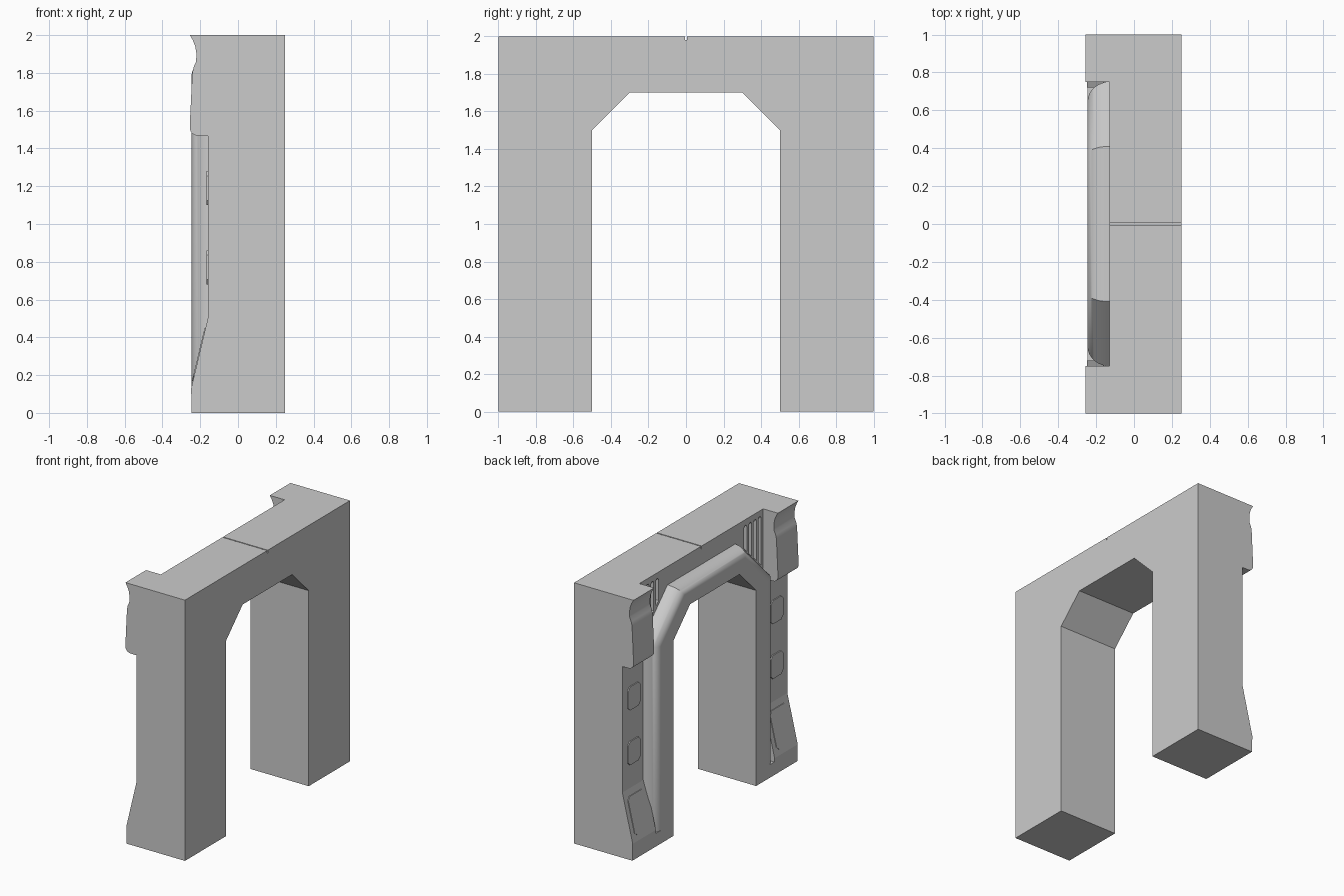
import bpy, bmesh, math
from mathutils import Vector

if "Cube" in bpy.data.objects:
    bpy.data.objects.remove(bpy.data.objects["Cube"])

BACK = -0.13   # plane where the decorated relief meets the plain slab


def finish(name, bm, smooth=None):
    bmesh.ops.remove_doubles(bm, verts=bm.verts, dist=1e-5)
    bmesh.ops.recalc_face_normals(bm, faces=bm.faces)
    me = bpy.data.meshes.new(name)
    bm.to_mesh(me)
    bm.free()
    ob = bpy.data.objects.new(name, me)
    bpy.context.collection.objects.link(ob)
    if smooth:
        bpy.ops.object.select_all(action='DESELECT')
        ob.select_set(True)
        bpy.context.view_layer.objects.active = ob
        bpy.ops.object.shade_smooth_by_angle(angle=math.radians(smooth))
    return ob


def prism(bm, pts, shift):
    """Solid from a 3D polygon pushed along a vector."""
    f = bm.faces.new([bm.verts.new(p) for p in pts])
    r = bmesh.ops.extrude_face_region(bm, geom=[f], use_keep_orig=True)
    vs = [g for g in r['geom'] if isinstance(g, bmesh.types.BMVert)]
    bmesh.ops.translate(bm, verts=vs, vec=Vector(shift))


def xz_prism(name, profile, y0, y1, smooth=None):
    """Side profile pushed across y, one copy at each end."""
    for s, tag in ((1, "left"), (-1, "right")):
        bm = bmesh.new()
        prism(bm, [(x, s * y0, z) for x, z in profile], (0, s * (y1 - y0), 0))
        finish(f"{name}_{tag}", bm, smooth)


def arc(cx, cz, rx, rz, a0, a1, n):
    return [(cx + rx * math.cos(math.radians(a0 + (a1 - a0) * i / n)),
             cz + rz * math.sin(math.radians(a0 + (a1 - a0) * i / n))) for i in range(n + 1)]


# Plain arch slab
half = [(0.5, 0), (0.5, 1.5), (0.3, 1.7)]
inner = half + [(-y, z) for y, z in reversed(half)]
bm = bmesh.new()
outline = [(-1, 0), (-1, 2), (1, 2), (1, 0)] + inner
prism(bm, [(BACK, y, z) for y, z in outline], (0.25 - BACK, 0, 0))
slab = finish("arch_slab", bm)

# Cutter: vent slots in the upper corners and the seam across the top
bm = bmesh.new()
for s in (1, -1):
    for i in range(4):
        y = 0.535 + 0.058 * i
        w, top = 0.016, 1.94
        pts = [(y - w, 2.30 - y + w), (y - w, top), (y - w * .5, top + .015),
               (y + w * .5, top + .015), (y + w, top), (y + w, 2.30 - y - w)]
        prism(bm, [(BACK - 0.05, s * a, b) for a, b in pts], (0.09, 0, 0))
prism(bm, [(-0.3, -0.004, 1.98), (-0.3, 0.004, 1.98), (-0.3, 0.004, 2.1), (-0.3, -0.004, 2.1)], (0.7, 0, 0))
cutter = finish("slot_cutter", bm)
cutter.hide_render = True
cutter.hide_viewport = False
cutter.display_type = 'WIRE'
mod = slab.modifiers.new("slots", 'BOOLEAN')
mod.operation = 'DIFFERENCE'
mod.solver = 'EXACT'
mod.object = cutter
bpy.context.view_layer.objects.active = slab
slab.select_set(True)
bpy.ops.object.modifier_apply(modifier=mod.name)
bpy.data.objects.remove(cutter)

# Rounded moulding swept round the opening
half = [(0.75, 0), (0.75, 1.52), (0.41, 1.86)]
outer = half + [(-y, z) for y, z in reversed(half)]
section = [(0, BACK), (0, -0.245)] + arc(0.58, BACK, 0.42, -0.115, 90, 0, 12)
for_t = []
bm = bmesh.new()
for (iy, iz), (oy, oz) in zip(inner, outer):
    for_t.append([bm.verts.new((x, iy + (oy - iy) * t, iz + (oz - iz) * t)) for t, x in section])
for a, b in zip(for_t, for_t[1:]):
    for i in range(len(section) - 1):
        bm.faces.new((a[i], a[i + 1], b[i + 1], b[i]))
bm.faces.new(for_t[0])
bm.faces.new(for_t[-1])
finish("arch_moulding", bm, 30)

# Head blocks: flared cornice, sloping front, rounded lower edge
head = [(BACK, 2.0), (-0.255, 2.0), (-0.24, 1.975), (-0.226, 1.94), (-0.22, 1.90),
        (-0.222, 1.86), (-0.235, 1.83), (-0.242, 1.80), (-0.255, 1.53)]
head += arc(-0.215, 1.51, 0.04, 0.042, 180, 270, 6) + [(BACK, 1.466)]
xz_prism("head_block", head, 0.75, 1.0, 30)

# Recessed pillars, sloping feet and plinths
xz_prism("pillar", [(BACK, 0.1), (-0.16, 0.1), (-0.16, 1.48), (BACK, 1.48)], 0.75, 1.0)
xz_prism("sloped_foot", [(BACK, 0.1), (-0.248, 0.1), (-0.248, 0.13), (-0.16, 0.5), (BACK, 0.5)], 0.72, 1.0)
xz_prism("plinth", [(BACK, 0), (-0.245, 0), (-0.245, 0.1), (BACK, 0.1)], 0.5, 1.0)


# Raised panels with clipped corners on pillars and feet
def panel(name, yc, hw, z0, z1, face_x, rise):
    c = 0.025
    loop = [(-hw, z0 + c), (-hw, z1 - c), (-hw + c, z1), (hw - c, z1),
            (hw, z1 - c), (hw, z0 + c), (hw - c, z0), (-hw + c, z0)]
    for s, tag in ((1, "left"), (-1, "right")):
        bm = bmesh.new()
        prism(bm, [(face_x(z), s * (yc + y), z) for y, z in loop], (-rise, 0, 0))
        finish(f"{name}_{tag}", bm)


def foot_x(z):
    return -0.248 + 0.088 * (z - 0.13) / 0.37


for n, z0 in enumerate((0.68, 1.10)):
    panel(f"pillar_panel_{n}", 0.865, 0.075, z0, z0 + 0.18, lambda z: -0.16, 0.008)
panel("foot_panel", 0.86, 0.1, 0.17, 0.45, foot_x, 0.005)
